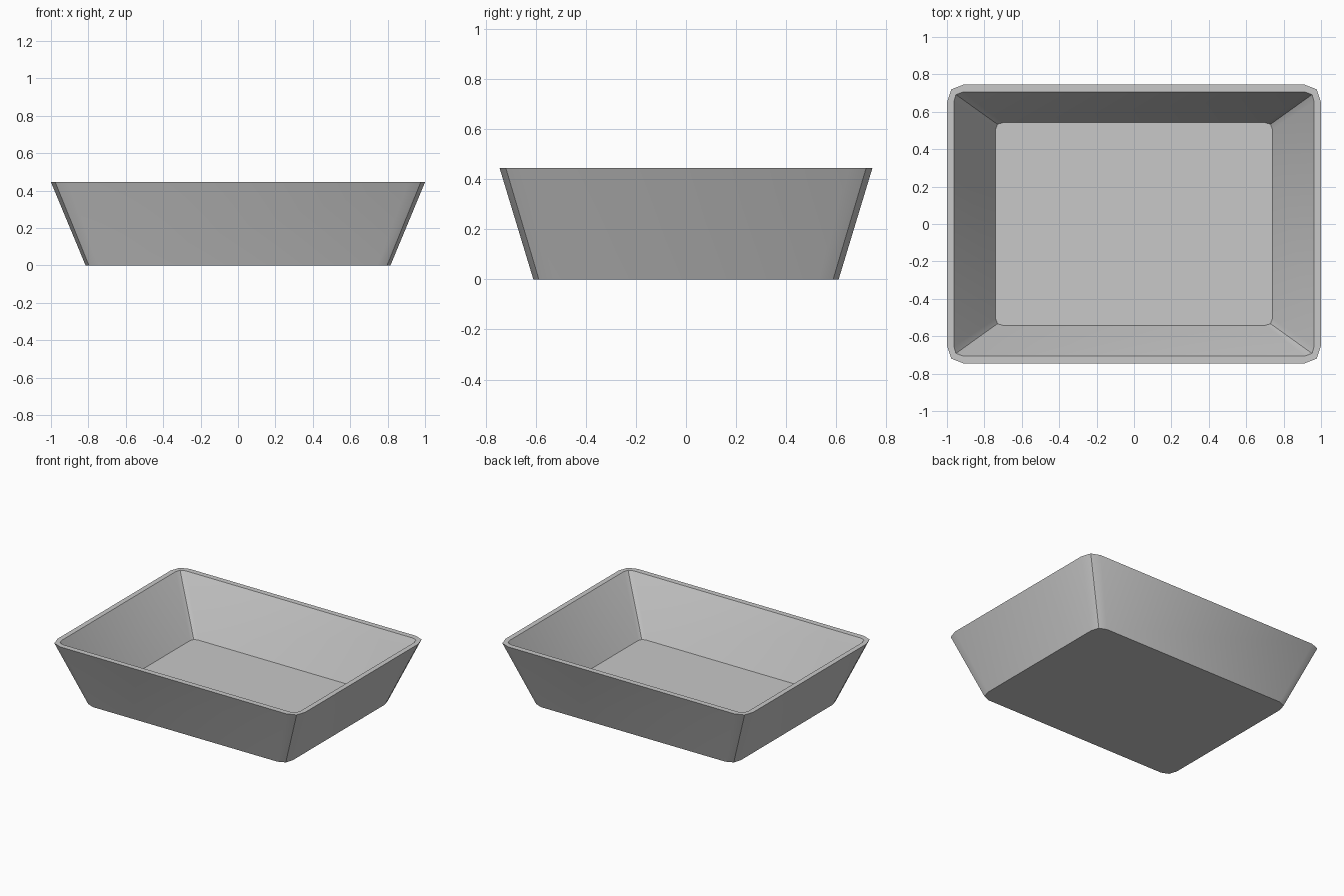
import bpy
import bmesh

cube = bpy.data.objects.get("Cube")
if cube:
    bpy.data.objects.remove(cube, do_unlink=True)

# One plain grey for the whole tray
grey = bpy.data.materials.new("grey")
grey.use_nodes = True
colour = (0.58, 0.58, 0.58, 1)
grey.diffuse_color = colour
grey.node_tree.nodes["Principled BSDF"].inputs["Base Color"].default_value = colour


def ring(bm, z, corner):
    """Mirror a three-point corner into a closed rounded rectangle at height z."""
    points = []
    for sx, sy in ((1, 1), (-1, 1), (-1, -1), (1, -1)):
        quarter = [(sx * x, sy * y, z) for x, y in corner]
        points += quarter if sx == sy else quarter[::-1]
    return [bm.verts.new(p) for p in points]


def bridge(bm, a, b):
    for i in range(len(a)):
        j = (i + 1) % len(a)
        bm.faces.new((a[i], a[j], b[j], b[i]))


# Rings from the underside, over the rim and down to the inner floor
bm = bmesh.new()
rings = [
    ring(bm, 0.0, ((0.815, 0.53), (0.797, 0.588), (0.745, 0.61))),
    ring(bm, 0.445, ((1.0, 0.65), (0.977, 0.72), (0.912, 0.745))),
    ring(bm, 0.445, ((0.963, 0.655), (0.952, 0.692), (0.915, 0.705))),
    ring(bm, 0.06, ((0.74, 0.505), (0.73, 0.533), (0.702, 0.542))),
]
for lower, upper in zip(rings, rings[1:]):
    bridge(bm, lower, upper)
bm.faces.new(rings[0][::-1])
bm.faces.new(rings[-1])
bmesh.ops.recalc_face_normals(bm, faces=bm.faces[:])

mesh = bpy.data.meshes.new("tray")
bm.to_mesh(mesh)
bm.free()
mesh.materials.append(grey)
tray = bpy.data.objects.new("tray", mesh)
bpy.context.collection.objects.link(tray)

# Smooth walls, with crisp rim, floor and corner edges
bpy.ops.object.select_all(action="DESELECT")
tray.select_set(True)
bpy.context.view_layer.objects.active = tray
bpy.ops.object.shade_smooth_by_angle()
